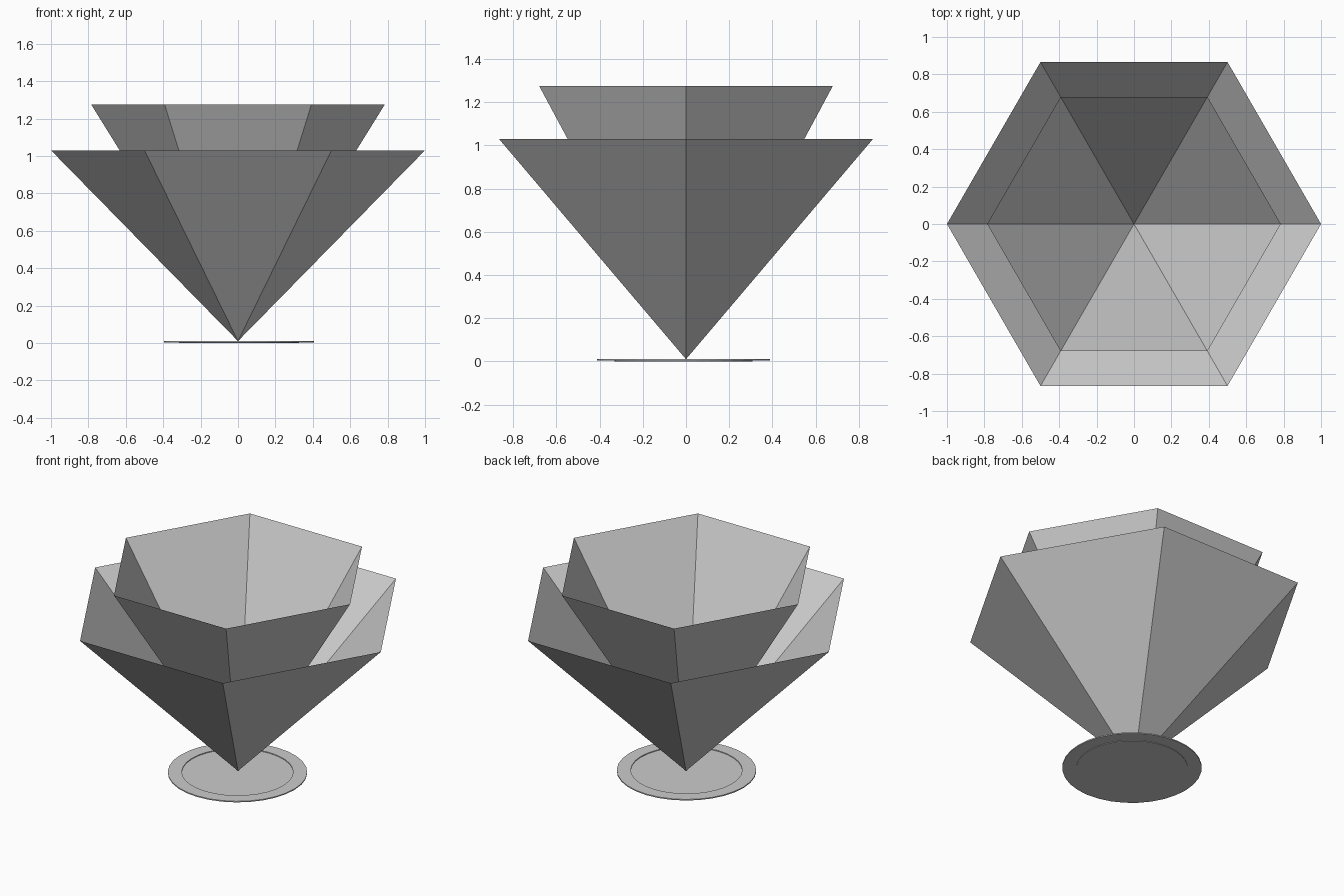
import bpy, bmesh
from math import cos, sin, tau

cube = bpy.data.objects.get("Cube")
if cube:
    bpy.data.objects.remove(cube, do_unlink=True)

# One plain grey for the whole model
grey = bpy.data.materials.new("light_grey")
grey.use_nodes = True
colour = (0.6, 0.6, 0.6, 1)
grey.diffuse_color = colour
grey.node_tree.nodes["Principled BSDF"].inputs["Base Color"].default_value = colour


def lathe(name, profile, sides, centre=(0, 0)):
    """Turn a (radius, height) profile around a vertical axis; radius 0 is a pole."""
    bm = bmesh.new()
    rings = []
    for r, z in profile:
        count = sides if r else 1
        rings.append([bm.verts.new((r * cos(tau * i / sides), r * sin(tau * i / sides), z))
                      for i in range(count)])
    for low, high in zip(rings, rings[1:]):
        for i in range(sides):
            j = (i + 1) % sides
            if len(low) == 1:
                bm.faces.new((low[0], high[j], high[i]))
            elif len(high) == 1:
                bm.faces.new((low[i], low[j], high[0]))
            else:
                bm.faces.new((low[i], low[j], high[j], high[i]))
    mesh = bpy.data.meshes.new(name)
    bm.to_mesh(mesh)
    bm.free()
    mesh.materials.append(grey)
    obj = bpy.data.objects.new(name, mesh)
    obj.location = (*centre, 0)
    bpy.context.collection.objects.link(obj)
    return obj


# Two nested open six-sided funnels sharing one tip
tip = (0, 0.01)
lathe("outer_funnel", [tip, (1.0, 1.03)], 6)
lathe("inner_funnel", [tip, (0.785, 1.275)], 6)

# Thin round foot: recessed plate with a raised rim
lathe("foot_plate", [(0, 0), (0.32, 0), (0.32, 0.003), (0.4, 0.003), (0.4, 0.01),
                     (0.32, 0.01), (0.32, 0.005), (0, 0.005)], 32, (0.005, -0.012))
